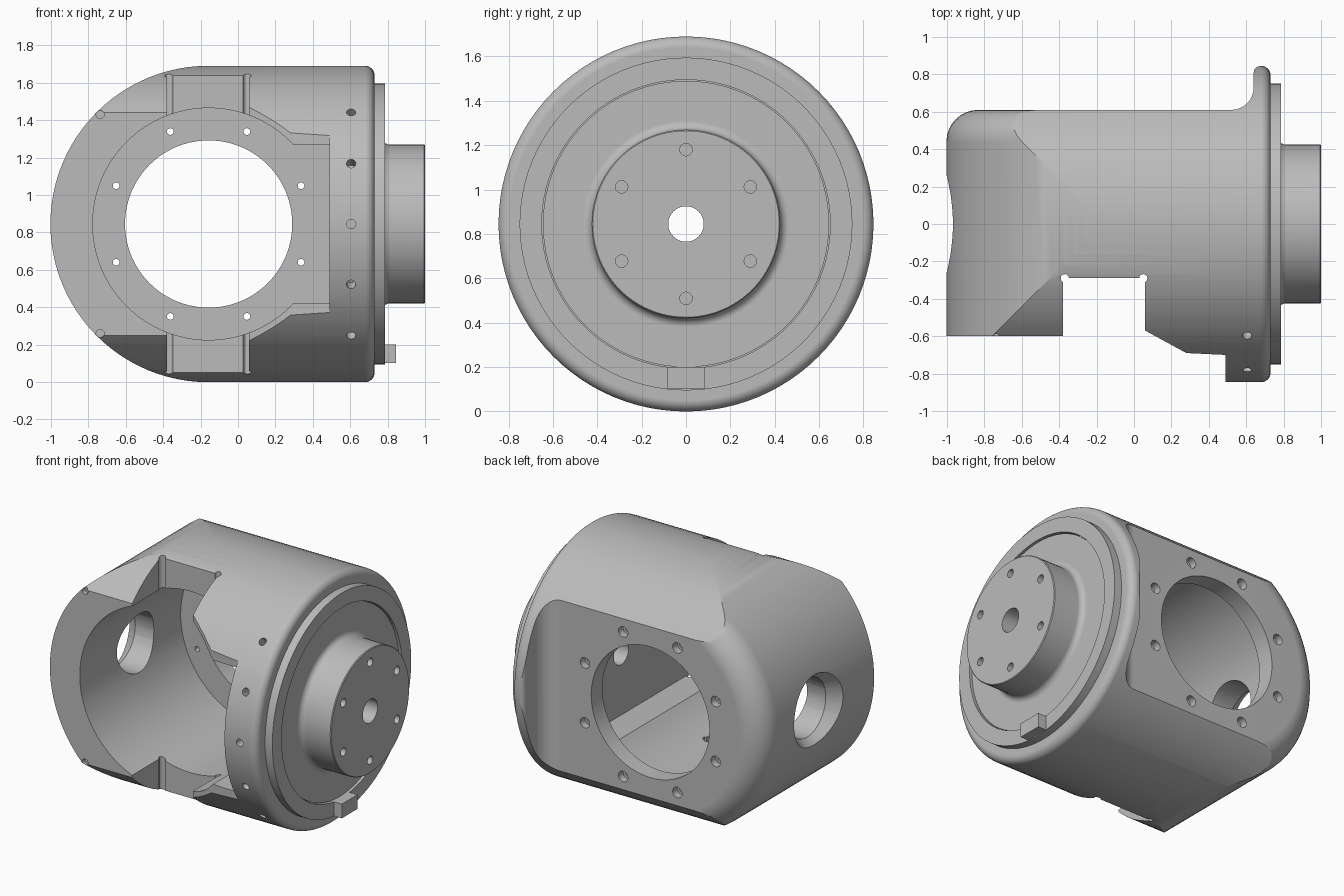
import bpy, bmesh, math
from mathutils import Vector

cube = bpy.data.objects.get("Cube")
if cube:
    bpy.data.objects.remove(cube, do_unlink=True)

CZ, CX, R = 0.845, -0.157, 0.845      # shaft height, bore centre, outer radius
BACK, FLOOR = 0.61, 0.49              # back face and inner floor of the bore

grey = bpy.data.materials.new("machined_grey")
grey.use_nodes = True
grey.diffuse_color = (0.5, 0.5, 0.5, 1)
grey.node_tree.nodes["Principled BSDF"].inputs["Base Color"].default_value = (0.5, 0.5, 0.5, 1)


def arc(cx, cy, r, a0, a1, n=8):
    """Points along an arc, angles in degrees."""
    steps = [math.radians(a0 + (a1 - a0) * i / n) for i in range(n + 1)]
    return [(cx + r * math.cos(a), cy + r * math.sin(a)) for a in steps]


def loft(bm, rings, hollow=False):
    """Skin matching rings of points; cap the ends or join them up."""
    rows = [[bm.verts.new(p) for p in ring] for ring in rings]
    n = len(rows[0])
    pairs = list(zip(rows, rows[1:]))
    if hollow:
        pairs.append((rows[-1], rows[0]))
    else:
        bm.faces.new(rows[0])
        bm.faces.new(rows[-1])
    for a, b in pairs:
        for i in range(n):
            j = (i + 1) % n
            bm.faces.new((a[i], a[j], b[j], b[i]))


def revolve(bm, profile, hollow=False, n=96):
    """Turn (x, radius) points about the shaft axis."""
    loft(bm, [[(x, y, z) for y, z in arc(0, CZ, r, 0, 360, n)[:-1]]
              for x, r in profile], hollow)


def rod(bm, start, end, r0, r1=None, n=16):
    start, end = Vector(start), Vector(end)
    q = (end - start).to_track_quat('Z', 'Y')
    loft(bm, [[c + q @ Vector((u, v, 0)) for u, v in arc(0, 0, r, 0, 360, n)[:-1]]
              for c, r in ((start, r0), (end, r1 or r0))])


def prism(bm, outline, lo, hi):
    """Extrude a plan outline upwards."""
    loft(bm, [[(x, y, z) for x, y in outline] for z in (lo, hi)])


def box(bm, x0, x1, y0, y1, z0, z1):
    prism(bm, [(x0, y0), (x1, y0), (x1, y1), (x0, y1)], z0, z1)


def make(name, bm):
    bmesh.ops.recalc_face_normals(bm, faces=bm.faces)
    mesh = bpy.data.meshes.new(name)
    bm.to_mesh(mesh)
    bm.free()
    mesh.materials.append(grey)
    ob = bpy.data.objects.new(name, mesh)
    bpy.context.scene.collection.objects.link(ob)
    return ob


def activate(ob):
    bpy.ops.object.select_all(action='DESELECT')
    ob.select_set(True)
    bpy.context.view_layer.objects.active = ob


def carve(ob, bm, operation='DIFFERENCE'):
    cutter = make("cutter", bm)
    cutter.hide_render = True
    mod = ob.modifiers.new("carve", 'BOOLEAN')
    mod.operation, mod.solver, mod.object = operation, 'EXACT', cutter
    activate(ob)
    bpy.ops.object.modifier_apply(modifier=mod.name)
    bpy.data.objects.remove(cutter, do_unlink=True)


def finish(ob):
    activate(ob)
    bpy.ops.object.shade_smooth_by_angle(angle=math.radians(30))
    mod = ob.modifiers.new("clean_shading", 'WEIGHTED_NORMAL')
    mod.keep_sharp = True


# Housing: turned barrel with a rounded shoulder
bm = bmesh.new()
revolve(bm, [(-1.1, 0.01), (-1.1, R)] + arc(0.68, R - 0.05, 0.05, 90, 0) + [(0.73, 0.01)])
housing = make("housing", bm)

# Round the closed end about the cross bore, filleted at the back
bm = bmesh.new()
levels = [(-1.2, R + 0.001)] + [(y, r + 0.001) for r, y in arc(R - 0.17, BACK - 0.17, 0.17, 0, 90)]
levels.append((1.2, levels[-1][1]))
rings = []
for y, r in levels:
    outline = [(1.2, CZ + 1), (CX, CZ + 1)] + arc(CX, CZ, r, 90, 270, 48) + [(CX, CZ - 1), (1.2, CZ - 1)]
    rings.append([(x, y, z) for x, z in outline])
loft(bm, rings)
carve(housing, bm, 'INTERSECT')

# Flat back that sweeps up into the flange
bm = bmesh.new()
prism(bm, [(-1.3, BACK)] + arc(0.52, BACK + 0.12, 0.12, -90, 0)
      + arc(0.675, 0.81, 0.035, 180, 90, 4) + [(0.675, 1.1), (-1.3, 1.1)], -0.5, 2.2)
carve(housing, bm)

# Front face steps and the notches above and below
bm = bmesh.new()
prism(bm, [(-1.3, -0.6), (-0.38, -0.6), (-0.38, -0.29), (0.06, -0.29), (0.06, -0.57),
           (0.28, -0.69), (0.49, -0.7), (0.49, -1.1), (-1.3, -1.1)], -0.5, 2.2)
carve(housing, bm)
bm = bmesh.new()
for x in (-0.37, 0.05):
    rod(bm, (x, -0.29, -0.5), (x, -0.29, 2.2), 0.022, n=12)
carve(housing, bm)

# Main cross bore, side pocket and back window
bm = bmesh.new()
rod(bm, (CX, -1.3, CZ), (CX, FLOOR, CZ), 0.62, n=96)
carve(housing, bm)
bm = bmesh.new()
box(bm, CX, 0.49, -1.3, FLOOR, CZ - 0.425, CZ + 0.425)
carve(housing, bm)
bm = bmesh.new()
rod(bm, (CX, 0.3, CZ), (CX, 0.8, CZ), 0.447, n=96)
carve(housing, bm)

# Cable opening in the rounded end, with a softened rim, and the shaft hole
bm = bmesh.new()
rod(bm, (-1.2, 0, CZ), (-0.6, 0, CZ), 0.2, n=40)
rod(bm, (0.3, 0, CZ), (0.9, 0, CZ), 0.08, n=40)
carve(housing, bm)
bm = bmesh.new()
rod(bm, (-1.01, 0, CZ), (-0.91, 0, CZ), 0.27, 0.195, n=40)
carve(housing, bm)

# Screw holes round the back window, then their counterbores
spots = arc(CX, CZ, 0.535, 22.5, 382.5, 8)[:-1]
for r, depth in ((0.018, 0.3), (0.036, 0.05)):
    bm = bmesh.new()
    for x, z in spots:
        rod(bm, (x, BACK - depth, z), (x, 0.7, z), r)
    carve(housing, bm)

# Radial holes in the front lip, and a locating hole at each front corner
bm = bmesh.new()
for y, z in arc(0, CZ, 1, 135, 225, 4):
    d = Vector((0, y, z - CZ))
    axis = Vector((0.605, 0, CZ))
    rod(bm, axis + d * 0.76, axis + d * 0.9, 0.025)
for side in (-1, 1):
    rod(bm, (CX - 0.58, -0.7, CZ + side * 0.585), (CX - 0.58, -0.57, CZ + side * 0.585), 0.022)
carve(housing, bm)
finish(housing)

# Raised locating ring on the output face
bm = bmesh.new()
revolve(bm, [(0.73, 0.65), (0.785, 0.65), (0.785, 0.75), (0.73, 0.75)], hollow=True)
finish(make("locating_ring", bm))

# Output hub with its base disc, shaft hole and bolt circle
bm = bmesh.new()
revolve(bm, [(0.73, 0.08), (0.73, 0.645), (0.77, 0.645)] + arc(0.81, 0.465, 0.04, 180, 270, 6)
        + [(0.995, 0.425), (1, 0.42), (1, 0.08)], hollow=True)
hub = make("output_hub", bm)
bm = bmesh.new()
for y, z in arc(0, CZ, 0.335, 30, 390, 6)[:-1]:
    rod(bm, (0.9, y, z), (1.1, y, z), 0.028, n=20)
carve(hub, bm)
finish(hub)

# Key tab standing on the ring
bm = bmesh.new()
box(bm, 0.74, 0.845, -0.085, 0.085, 0.103, 0.2)
finish(make("key_tab", bm))
